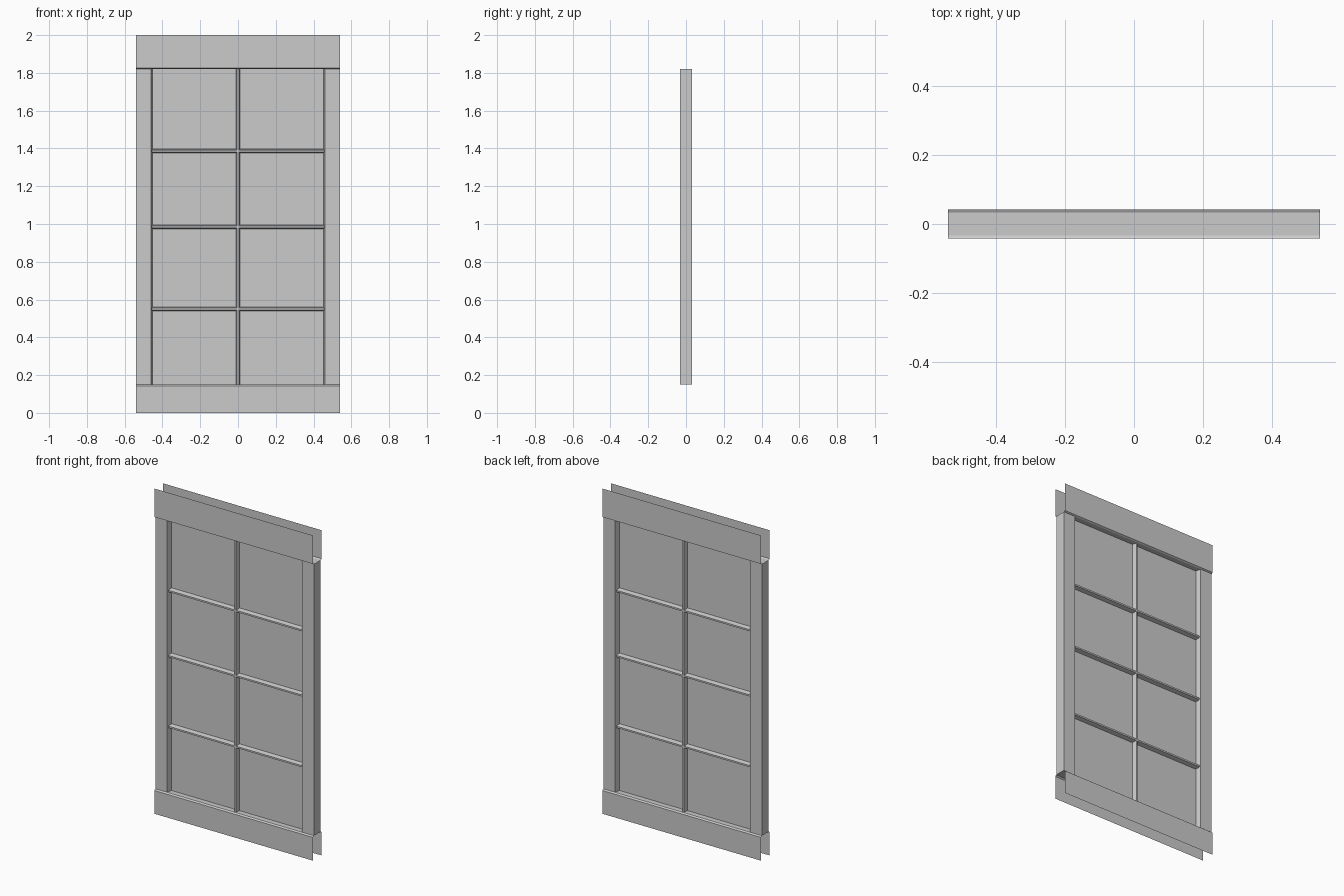
import bpy

if "Cube" in bpy.data.objects:
    bpy.data.objects.remove(bpy.data.objects["Cube"])

HALF_W = 0.54                 # half width of the door
RAIL_Y, STILE_Y = 0.042, 0.033
Z_LOW, Z_HIGH = 0.15, 1.82    # span between the rails


def sweep(name, profile, axis, a, b, closed=False):
    """Extrude a 2D profile along x (profile = y,z) or z (profile = x,y)."""
    def point(p, t):
        return (t, p[0], p[1]) if axis == 'x' else (p[0], p[1], t)
    n = len(profile)
    verts = [point(p, a) for p in profile] + [point(p, b) for p in profile]
    faces = [(i, (i + 1) % n, (i + 1) % n + n, i + n)
             for i in range(n if closed else n - 1)]
    mesh = bpy.data.meshes.new(name)
    mesh.from_pydata(verts, [], faces)
    obj = bpy.data.objects.new(name, mesh)
    bpy.context.collection.objects.link(obj)
    return obj


def rail(name, z_outer, z_lip, z_inner):
    """Open channel: front sheet, chamfered lip, back sheet."""
    front = [(-RAIL_Y, z_outer), (-RAIL_Y, z_lip), (-STILE_Y, z_inner)]
    back = [(-y, z) for y, z in reversed(front)]
    sweep(name, front + back, 'x', -HALF_W, HALF_W)


def bar_profile(c, horizontal):
    """Bar section tapering towards both faces of the door."""
    pts = [(-0.005, -0.026), (0.005, -0.026), (0.011, 0),
           (0.005, 0.026), (-0.005, 0.026), (-0.011, 0)]
    return [(d, c + w) if horizontal else (c + w, d) for w, d in pts]


# Top and bottom rails
rail("top_rail", 2.0, 1.825, Z_HIGH)
rail("bottom_rail", 0.0, 0.143, Z_LOW)

# Side stiles with a tapered inner edge
for side, s in (("left", -1), ("right", 1)):
    outline = [(s * 0.452, -0.002), (s * 0.46, -STILE_Y), (s * HALF_W, -STILE_Y),
               (s * HALF_W, STILE_Y), (s * 0.46, STILE_Y), (s * 0.452, 0.002)]
    sweep(side + "_stile", outline, 'z', Z_LOW, Z_HIGH)

# Glass pane sheet
sweep("glass_pane", [(-0.455, 0), (0.455, 0)], 'z', Z_LOW, Z_HIGH)

# Glazing bars
sweep("vertical_bar", bar_profile(0, False), 'z', Z_LOW, Z_HIGH, True)
for z in (0.55, 0.985, 1.386):
    sweep("horizontal_bar", bar_profile(z, True), 'x', -0.456, 0.456, True)
